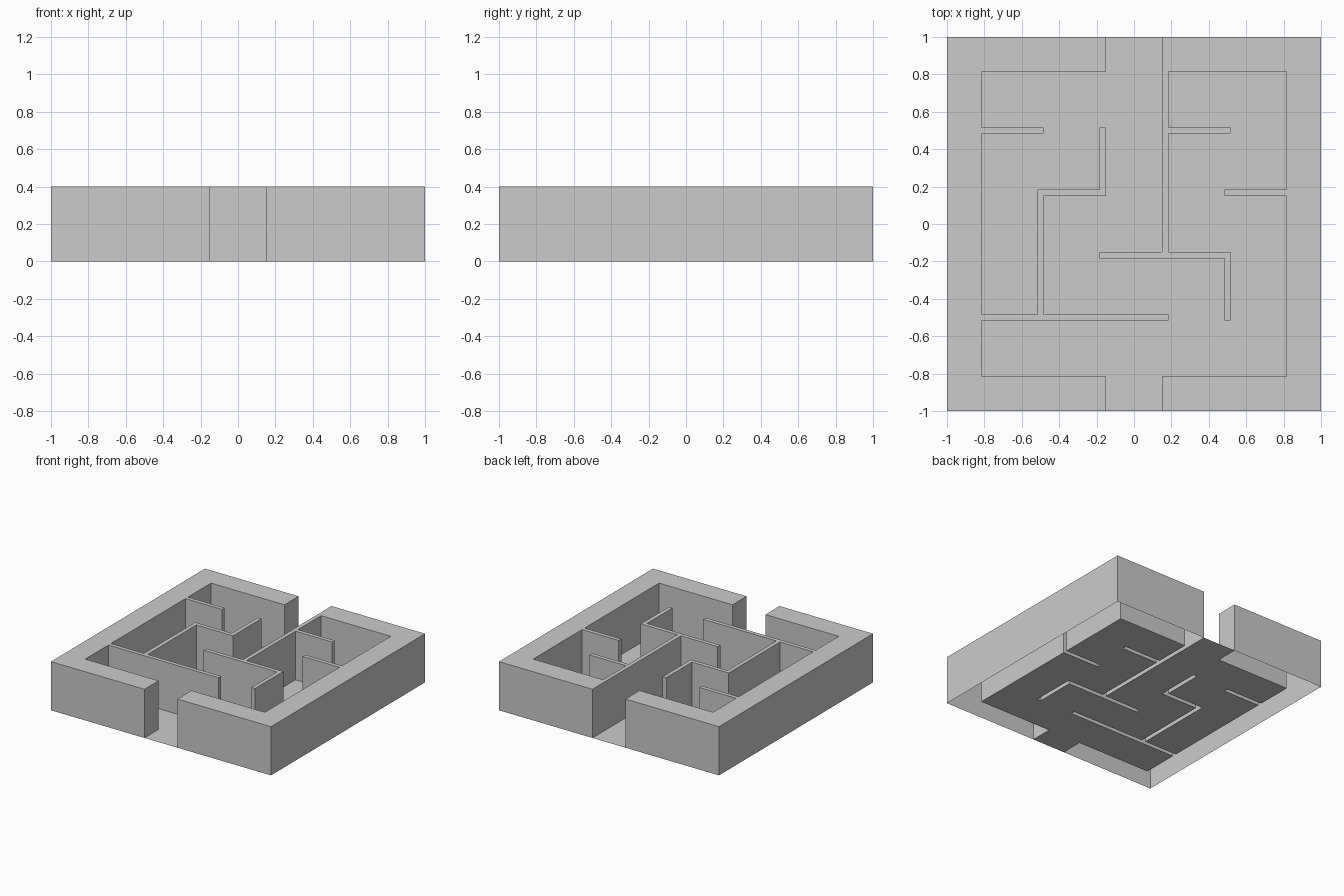
import bpy, bmesh, math

if "Cube" in bpy.data.objects:
    bpy.data.objects.remove(bpy.data.objects["Cube"])

H = 0.4            # wall height
T = 1 / 60         # half thickness of a thin wall
A, B = 1 / 6, 0.5  # maze grid lines
I = 5 / 6 - T      # inner face of the thick border
G = A - T          # half width of the entrances


def bar(x0, y0, x1, y1):
    """Thin wall along a centre line."""
    return (x0 - T, y0 - T, x1 + T, y1 + T)


# Thick border: both sides, and front/back pieces beside the entrances
walls = [(-1, -1, -I, 1), (I, -1, 1, 1)]
for y0, y1 in ((-1, -I), (I, 1)):
    walls += [(-1, y0, -G, y1), (G, y0, 1, y1)]

# Thin partitions
walls += [
    bar(-5 / 6, B, -B, B),
    bar(-A, A, -A, B), bar(-B, A, -A, A), bar(-B, -B, -B, A),
    bar(-5 / 6, -B, A, -B),
    bar(A, -A, A, 5 / 6), bar(-A, -A, B, -A), bar(B, -B, B, -A),
    bar(A, B, B, B),
    bar(B, A, 5 / 6, A),
]

# Plan grid made from every wall edge
xs = sorted({round(v, 5) for w in walls for v in (w[0], w[2])})
ys = sorted({round(v, 5) for w in walls for v in (w[1], w[3])})


def solid(i, j):
    if not (0 <= i < len(xs) - 1 and 0 <= j < len(ys) - 1):
        return False
    x, y = (xs[i] + xs[i + 1]) / 2, (ys[j] + ys[j + 1]) / 2
    return any(w[0] < x < w[2] and w[1] < y < w[3] for w in walls)


def finish(name, quads):
    bm = bmesh.new()
    for q in quads:
        bm.faces.new([bm.verts.new(p) for p in q])
    bmesh.ops.remove_doubles(bm, verts=bm.verts[:], dist=1e-4)
    bmesh.ops.dissolve_limit(bm, angle_limit=math.radians(1),
                             verts=bm.verts[:], edges=bm.edges[:])
    me = bpy.data.meshes.new(name)
    bm.to_mesh(me)
    bm.free()
    bpy.context.collection.objects.link(bpy.data.objects.new(name, me))


# Wall tops and exposed sides (open underneath), floor in the passages
wall_quads, floor_quads = [], []
for i in range(len(xs) - 1):
    for j in range(len(ys) - 1):
        c = [(xs[i], ys[j]), (xs[i + 1], ys[j]),
             (xs[i + 1], ys[j + 1]), (xs[i], ys[j + 1])]
        if not solid(i, j):
            floor_quads.append([(x, y, 0) for x, y in c])
            continue
        wall_quads.append([(x, y, H) for x, y in c])
        for k, (di, dj) in enumerate(((0, -1), (1, 0), (0, 1), (-1, 0))):
            if not solid(i + di, j + dj):
                p, q = c[k], c[(k + 1) % 4]
                wall_quads.append([(*p, 0), (*q, 0), (*q, H), (*p, H)])

finish("maze_walls", wall_quads)
finish("passage_floor", floor_quads)
